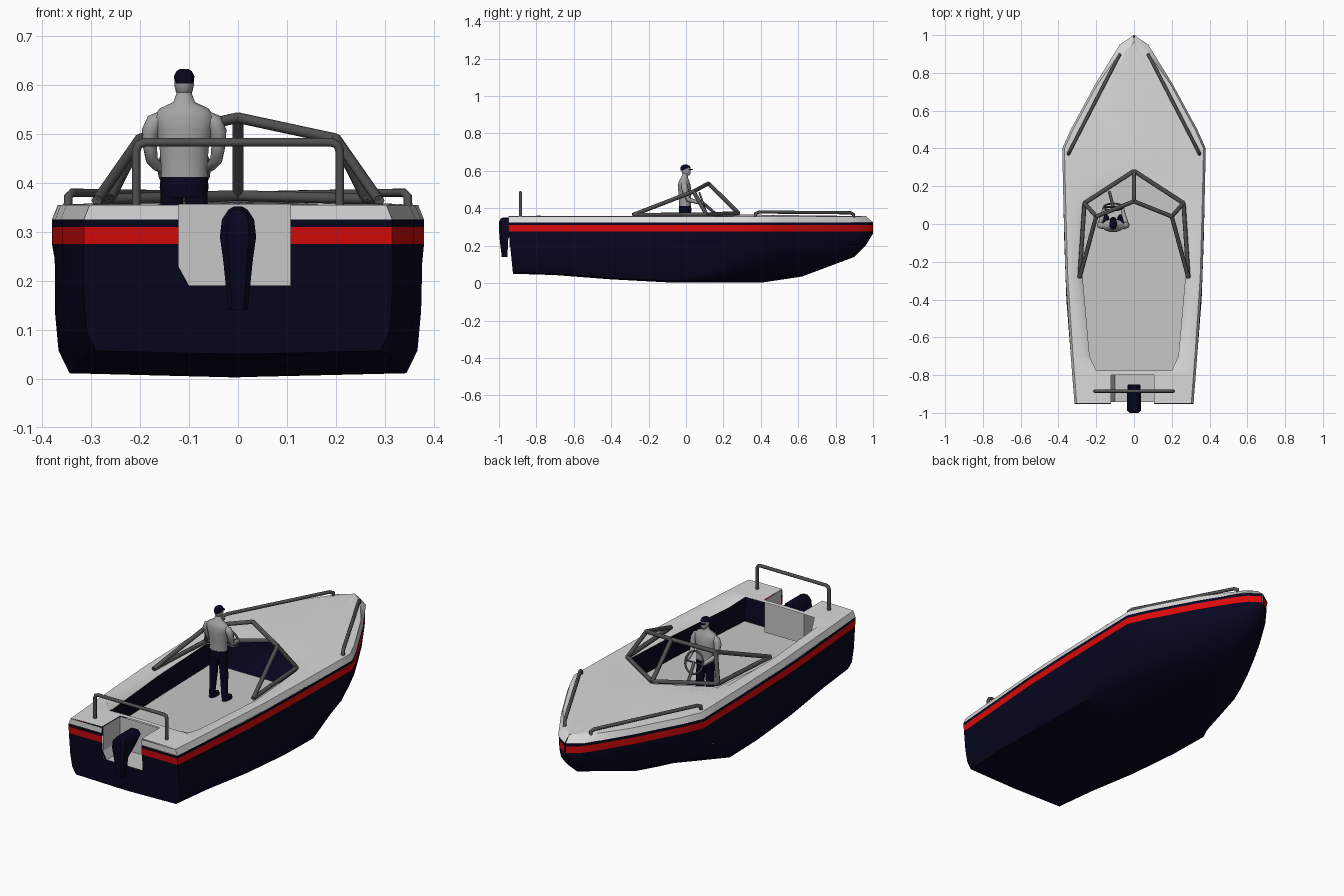
import bpy, bmesh, math
from mathutils import Vector

if "Cube" in bpy.data.objects:
    bpy.data.objects.remove(bpy.data.objects["Cube"], do_unlink=True)


def material(name, rgb):
    m = bpy.data.materials.new(name)
    m.use_nodes = True
    m.diffuse_color = (*rgb, 1)
    m.node_tree.nodes["Principled BSDF"].inputs["Base Color"].default_value = (*rgb, 1)
    return m


NAVY = material("navy", (0.002, 0.002, 0.014))
RED = material("red", (0.7, 0.003, 0.003))
WHITE = material("deck_white", (0.7, 0.7, 0.7))
GREY = material("floor_grey", (0.57, 0.57, 0.57))
SHIRT = material("shirt_grey", (0.37, 0.37, 0.37))
METAL = material("dark_metal", (0.08, 0.08, 0.08))


def finish(name, bm, mats, smooth=None):
    bmesh.ops.remove_doubles(bm, verts=bm.verts, dist=0.0005)
    bmesh.ops.recalc_face_normals(bm, faces=bm.faces)
    me = bpy.data.meshes.new(name)
    bm.to_mesh(me)
    bm.free()
    ob = bpy.data.objects.new(name, me)
    bpy.context.collection.objects.link(ob)
    for m in mats:
        me.materials.append(m)
    if smooth:
        select(ob)
        bpy.ops.object.shade_smooth_by_angle(angle=math.radians(smooth))
    return ob


def select(ob):
    bpy.ops.object.select_all(action='DESELECT')
    ob.select_set(True)
    bpy.context.view_layer.objects.active = ob


def face(bm, pts, mat=0):
    f = bm.faces.new([bm.verts.new(p) for p in pts])
    f.material_index = mat


def loft(name, rings, mat, smooth=50):
    """Skin closed rings of points and cap both ends."""
    bm = bmesh.new()
    vs = [[bm.verts.new(p) for p in r] for r in rings]
    n = len(vs[0])
    for a, b in zip(vs, vs[1:]):
        for i in range(n):
            bm.faces.new((a[i], a[(i + 1) % n], b[(i + 1) % n], b[i]))
    bm.faces.new(vs[0])
    bm.faces.new(vs[-1])
    return finish(name, bm, [mat], smooth)


def ellipses(rows, cx, n=14):
    """Horizontal ellipses from rows of (z, half width, y centre, half depth)."""
    return [[(cx + a * math.cos(2 * math.pi * i / n), y + b * math.sin(2 * math.pi * i / n), z)
             for i in range(n)] for z, a, y, b in rows]


def tube(name, pts, r, mat, radii=None, closed=False):
    cu = bpy.data.curves.new(name, 'CURVE')
    cu.dimensions = '3D'
    cu.bevel_depth, cu.bevel_resolution, cu.use_fill_caps = r, 2, True
    sp = cu.splines.new('POLY')
    sp.points.add(len(pts) - 1)
    sp.use_cyclic_u = closed
    for i, p in enumerate(pts):
        sp.points[i].co = (*p, 1)
        sp.points[i].radius = radii[i] if radii else 1
    ob = bpy.data.objects.new(name, cu)
    bpy.context.collection.objects.link(ob)
    cu.materials.append(mat)
    select(ob)
    bpy.ops.object.convert(target='MESH')
    bpy.ops.object.shade_smooth_by_angle(angle=math.radians(50))


def interp(table, y):
    for (a, u), (b, v) in zip(table, table[1:]):
        if y <= b:
            return u + (v - u) * max(0, (y - a) / (b - a))
    return table[-1][1]


# Plan outline and keel line along the boat
BEAM = [(-.95, .315), (-.4, .358), (-.1, .369), (.4, .38), (.5, .335), (.74, .205),
        (.95, .075), (1, .002)]
KEEL = [(-.95, .05), (-.7, .043), (-.4, .02), (-.1, .004), (.4, .002), (.62, .035),
        (.9, .14), (.96, .2), (1, .265)]
WELL_L, WELL_R, WELL_Y, WELL_Z = -.122, .107, -.8, .19


def cut_well(bm):
    """Open the motor notch in the stern."""
    for co, no in (((WELL_L, 0, 0), (1, 0, 0)), ((WELL_R, 0, 0), (1, 0, 0)),
                   ((0, WELL_Y, 0), (0, 1, 0)), ((0, 0, WELL_Z), (0, 0, 1))):
        near = [f for f in bm.faces if min(v.co.y for v in f.verts) < WELL_Y]
        geom = set(near) | {e for f in near for e in f.edges} | {v for f in near for v in f.verts}
        bmesh.ops.bisect_plane(bm, geom=list(geom), plane_co=co, plane_no=no)
    gone = [f for f in bm.faces if (c := f.calc_center_median()).y < WELL_Y
            and WELL_L < c.x < WELL_R and c.z > WELL_Z]
    bmesh.ops.delete(bm, geom=gone, context='FACES')


# Hull: single shell, flat aft and a deep V forward, red band under the gunwale
AFT = ((0, 0), (.92, .03), (.98, .2), (1, .5), (1, 1))
BOW = ((0, 0), (.55, .17), (.84, .36), (.96, .7), (1, 1))


def hull_section(y):
    w, k = interp(BEAM, y), interp(KEEL, y)
    v = min(max((y - .13) / .27, 0), 1)
    rows = [Vector(a).lerp(Vector(b), v) for a, b in zip(AFT, BOW)]
    pts = [(w * f, k + (.275 - k) * t) for f, t in rows] + [(w, .31), (w, .325)]
    return [(x, y + (.03 * (1 - z / .3) if y < -.9 else 0), z) for x, z in pts]


bm = bmesh.new()
secs = [hull_section(y) for y in (-.95, -.7, -.4, -.1, .13, .27, .4, .5, .62, .74, .9, .96, 1)]
flip = lambda p: (-p[0], p[1], p[2])
for j in range(6):
    m = 1 if j == 4 else 0
    for a, b in zip(secs, secs[1:]):
        quad = [a[j], b[j], b[j + 1], a[j + 1]]
        face(bm, quad, m)
        face(bm, [flip(p) for p in reversed(quad)], m)
    s, t = secs[0][j], secs[0][j + 1]
    face(bm, [s, t, flip(t)] if j == 0 else [s, t, flip(t), flip(s)], m)
bmesh.ops.remove_doubles(bm, verts=bm.verts, dist=0.0005)
cut_well(bm)
face(bm, [(WELL_L, -.938, WELL_Z), (-.1, -.938, WELL_Z), (WELL_L, -.943, .23)])
finish("hull", bm, [NAVY, RED], 50)

# Deck: the side decks roll down into the cockpit opening, which is left out
OPENING = [(-.95, .2), (-.775, .2), (-.7, .235), (-.28, .272), (.11, .262), (.285, 0),
           (.4, .1), (.74, .08), (1, 0)]
LIP = [(-.775, .358), (-.7, .325), (-.28, .325), (.11, .35), (.285, .364), (.74, .358), (1, .355)]


def deck_section(y):
    w = interp(BEAM, y)
    o = min(interp(OPENING, y), w * .6) if y > .3 else interp(OPENING, y)
    back = .035 * max(0, (y - .74) / .26)
    top = max(w - .012, 0)
    shoulder = o + .4 * (top - o)
    return [(w, y, .325), (top, y - back, .355), (shoulder, y - back, .358),
            (o, y - back, interp(LIP, y)), (0, y - back, interp(LIP, y) + .003)]


bm = bmesh.new()
ys = (-.95, -.775, -.7, -.28, .11, .285, .4, .5, .74, .86, .95, 1)
decks = [deck_section(y) for y in ys]
for a, b, y in zip(decks, decks[1:], ys):
    open_row = -.78 < y < .28
    for j in range(3 if open_row else 4):
        quad = [a[j], b[j], b[j + 1], a[j + 1]]
        face(bm, quad)
        face(bm, [flip(p) for p in reversed(quad)])
stern = decks[0]
face(bm, [stern[0], stern[1], flip(stern[1]), flip(stern[0])])
bmesh.ops.remove_doubles(bm, verts=bm.verts, dist=0.0005)
cut_well(bm)
finish("deck", bm, [WHITE], 35)

# Motor well lining
bm = bmesh.new()
prof = [(WELL_L, .357), (WELL_L, .23), (-.1, WELL_Z), (WELL_R, WELL_Z), (WELL_R, .357)]
for (x0, z0), (x1, z1) in zip(prof, prof[1:]):
    face(bm, [(x0, -.943, z0), (x1, -.943, z1), (x1, WELL_Y, z1), (x0, WELL_Y, z0)])
face(bm, [(x, WELL_Y, z) for x, z in prof])
finish("motor_well", bm, [GREY])

# Cockpit floor
FLOOR = .15
bm = bmesh.new()
side = [(interp(BEAM, y) * .96, y, FLOOR) for y in (-.92, -.4, -.1, .13, .3)]
face(bm, side + [flip(p) for p in reversed(side)])
finish("cockpit_floor", bm, [GREY])

# Outboard motor: rings of (z, half width, rear y, front y)
rings = []
for z, w, y0, y1 in ((.14, .02, -.985, -.955), (.24, .03, -.997, -.95), (.29, .037, -1, -.9),
                     (.325, .033, -1, -.85), (.345, .02, -.99, -.85), (.352, .008, -.975, -.87)):
    rings.append([(-w, y0 + .012, z), (-w * .6, y0, z), (w * .6, y0, z), (w, y0 + .012, z),
                  (w, y1, z), (-w, y1, z)])
loft("outboard_motor", rings, NAVY, 30)

# Rails
tube("stern_rail", [(-.208, -.885, .35), (-.208, -.885, .465), (-.203, -.885, .478),
                    (-.19, -.885, .483), (.19, -.885, .483), (.203, -.885, .478),
                    (.208, -.885, .465), (.208, -.885, .35)], .009, METAL)
for s, label in ((1, "left"), (-1, "right")):
    tube(label + "_bow_rail", [(s * .347, .372, .35), (s * .347, .372, .372),
                               (s * .338, .39, .38), (s * .085, .88, .376),
                               (s * .076, .895, .368), (s * .076, .895, .345)], .009, METAL)

# Windshield frame
apex, nose = (0, .12, .533), (0, .28, .374)
tube("windshield_centre_post", [nose, apex], .011, METAL)
for s, label in ((1, "left"), (-1, "right")):
    top, base, tail = (s * .2, .04, .49), (s * .262, .11, .367), (s * .288, -.285, .364)
    for part, a, b in (("top_bar", apex, top), ("corner_post", base, top), ("front_sill", nose, base),
                       ("side_bar", top, tail), ("side_sill", base, tail)):
        tube(f"{label}_windshield_{part}", [a, b], .011, METAL)

# Steering wheel and column
CX = -.11
hub = Vector((CX, .09, .43))
tube("steering_wheel", [hub + Vector((.05 * math.cos(t), -.018 * math.sin(t), .052 * math.sin(t)))
                        for t in [i * math.pi / 10 for i in range(20)]], .005, METAL, closed=True)
tube("steering_column", [hub, (CX - .02, .17, .36)], .008, METAL)
tube("wheel_spoke", [hub - Vector((.05, 0, 0)), hub + Vector((.05, 0, 0))], .004, METAL)

# Helmsman
loft("torso", ellipses([(.4, .048, -.005, .032), (.43, .047, -.005, .032), (.47, .05, -.006, .034),
                        (.51, .058, -.008, .036), (.535, .062, -.01, .032), (.552, .05, -.01, .026),
                        (.565, .022, -.008, .018), (.585, .015, -.004, .015)], CX), SHIRT)
loft("head", ellipses([(.576, .01, .004, .014), (.586, .017, .003, .022), (.6, .02, 0, .026),
                       (.615, .02, 0, .026), (.625, .012, 0, .015)], CX), SHIRT)
loft("cap", ellipses([(.603, .019, -.002, .027), (.618, .021, -.002, .028),
                      (.628, .016, -.002, .021), (.633, .008, -.002, .01)], CX), NAVY)
loft("cap_brim", ellipses([(.606, .017, .022, .015), (.611, .015, .02, .013)], CX), NAVY)
loft("hips", ellipses([(.37, .045, -.005, .032), (.39, .05, -.005, .035),
                       (.412, .048, -.005, .033)], CX), NAVY)
for s, label in ((1, "left"), (-1, "right")):
    tube(label + "_arm", [(CX + s * .045, -.01, .535), (CX + s * .06, -.01, .525),
                          (CX + s * .069, -.006, .505), (CX + s * .07, 0, .475),
                          (CX + s * .066, .012, .447), (CX + s * .055, .05, .435),
                          (CX + s * .047, .088, .43)],
         .018, SHIRT, [.7, 1, 1, .8, .7, .6, .55])
    tube(label + "_leg", [(CX + s * .024, -.005, .385), (CX + s * .03, 0, .28),
                          (CX + s * .036, -.005, FLOOR + .015)], .025, NAVY, [.95, .8, .6])
    loft(label + "_shoe", ellipses([(FLOOR, .017, .015, .036), (FLOOR + .015, .016, .013, .033),
                                    (FLOOR + .028, .01, 0, .015)], CX + s * .037), NAVY)
